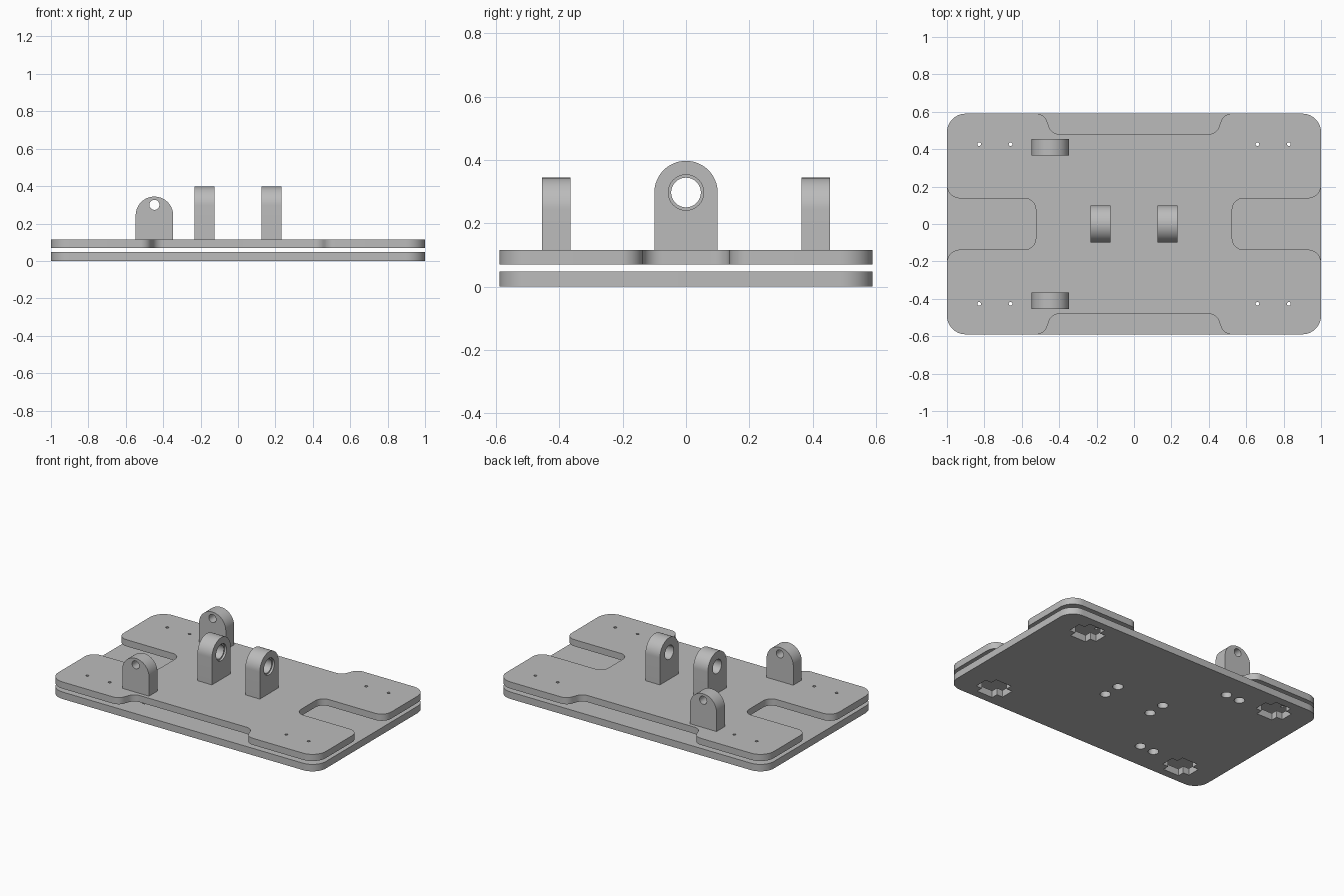
import bpy, bmesh, math
from mathutils import Vector, Matrix

cube = bpy.data.objects.get("Cube")
if cube:
    bpy.data.objects.remove(cube, do_unlink=True)

grey = bpy.data.materials.new("plain grey")
grey.use_nodes = True
GREY = (0.5, 0.5, 0.5, 1)
grey.diffuse_color = GREY
grey.node_tree.nodes["Principled BSDF"].inputs["Base Color"].default_value = GREY

# Axis frames: columns are the two profile directions and the extrusion direction
FRAMES = {
    "x": Matrix(((0, 0, 1), (1, 0, 0), (0, 1, 0))),
    "y": Matrix(((1, 0, 0), (0, 0, 1), (0, 1, 0))),
    "z": Matrix.Identity(3),
}


def rounded(points, steps=10):
    """Fillet each (x, y, radius) corner of a closed outline."""
    out = []
    for i, (x, y, r) in enumerate(points):
        p = Vector((x, y))
        if r == 0:
            out.append(p)
            continue
        a = (Vector(points[i - 1][:2]) - p).normalized()
        b = (Vector(points[(i + 1) % len(points)][:2]) - p).normalized()
        half = a.angle(b) / 2
        centre = p + (a + b).normalized() * (r / math.sin(half))
        start = p + a * (r / math.tan(half)) - centre
        sweep = math.pi - 2 * half
        if a.x * b.y - a.y * b.x > 0:
            sweep = -sweep
        for k in range(steps + 1):
            t = sweep * k / steps
            c, s = math.cos(t), math.sin(t)
            out.append(centre + Vector((c * start.x - s * start.y,
                                        s * start.x + c * start.y)))
    return out


def circle(cx, cy, r, n=32):
    return [Vector((cx + r * math.cos(math.tau * i / n),
                    cy + r * math.sin(math.tau * i / n))) for i in range(n)]


def prism(name, outlines, low, high, axis="z"):
    """Extrude one or more closed outlines between two positions on an axis."""
    bm = bmesh.new()
    frame = FRAMES[axis]
    for outline in outlines:
        rings = [[bm.verts.new(frame @ Vector((p.x, p.y, h))) for p in outline]
                 for h in (low, high)]
        bm.faces.new(rings[0])
        bm.faces.new(rings[1])
        n = len(outline)
        for i in range(n):
            j = (i + 1) % n
            bm.faces.new((rings[0][i], rings[0][j], rings[1][j], rings[1][i]))
    bmesh.ops.recalc_face_normals(bm, faces=bm.faces)
    mesh = bpy.data.meshes.new(name)
    bm.to_mesh(mesh)
    bm.free()
    mesh.materials.append(grey)
    obj = bpy.data.objects.new(name, mesh)
    bpy.context.collection.objects.link(obj)
    return obj


def select(obj):
    bpy.ops.object.select_all(action="DESELECT")
    obj.select_set(True)
    bpy.context.view_layer.objects.active = obj


def cut(obj, outlines, low, high, axis="z"):
    cutter = prism("cutter", outlines, low, high, axis)
    cutter.hide_render = True
    mod = obj.modifiers.new("cut", "BOOLEAN")
    mod.operation, mod.solver, mod.object = "DIFFERENCE", "EXACT", cutter
    select(obj)
    bpy.ops.object.modifier_apply(modifier=mod.name)
    bpy.data.objects.remove(cutter, do_unlink=True)


def smooth(obj):
    select(obj)
    bpy.ops.object.shade_smooth_by_angle(angle=math.radians(30))


def mirrored(quarter):
    """Complete an outline given in the +x +y quarter."""
    left = [(-x, y, r) for x, y, r in reversed(quarter)]
    upper = quarter + left
    return upper + [(x, -y, r) for x, y, r in reversed(upper)]


SIGNS = [(sx, sy) for sx in (-1, 1) for sy in (-1, 1)]
LUG_X, LUG_Y, PILLAR_X = -0.447, 0.41, 0.179
TOP = 0.115

# Base plate with corner windows and bolt holes
base = prism("base_plate", [rounded(mirrored([(1, 0.59, 0.1)]))], 0, 0.047)
window = rounded(mirrored([(0.105, 0.045, 0), (0.06, 0.045, 0), (0.06, 0.09, 0)]))
cut(base, [[p + Vector((sx * 0.745, sy * 0.445)) for p in window]
           for sx, sy in SIGNS], -0.02, 0.06)
bolts = [(sx * PILLAR_X, sy * 0.06) for sx, sy in SIGNS]
bolts += [(LUG_X + sx * 0.052, sy * LUG_Y) for sx, sy in SIGNS]
cut(base, [circle(x, y, 0.033, 24) for x, y in bolts], -0.02, 0.06)
smooth(base)

# Top plate with notched sides and small screw holes
quarter = [(0.525, 0.137, 0.06), (1, 0.137, 0.07), (1, 0.59, 0.1),
           (0.48, 0.59, 0.06), (0.44, 0.48, 0.06)]
deck = prism("top_plate", [rounded(mirrored(quarter))], 0.07, TOP)
cut(deck, [circle(sx * x, sy * 0.427, 0.01, 12)
           for sx, sy in SIGNS for x in (0.66, 0.828)], 0.05, 0.13)
smooth(deck)


def lug_outline(centre, top):
    return [rounded([(centre - 0.1, TOP, 0), (centre + 0.1, TOP, 0),
                     (centre + 0.1, top, 0.0998), (centre - 0.1, top, 0.0998)], 16)]


# Side lugs with a small eccentric pin hole
for side, name in ((-1, "front_lug"), (1, "back_lug")):
    y = side * LUG_Y
    lug = prism(name, lug_outline(LUG_X, 0.344), y - 0.045, y + 0.045, "y")
    cut(lug, [circle(LUG_X, 0.3, 0.027)], y - 0.1, y + 0.1, "y")
    smooth(lug)

# Centre bearing lugs with a stepped bore
for side, name in ((-1, "right_bearing_lug"), (1, "left_bearing_lug")):
    x = side * PILLAR_X
    lug = prism(name, lug_outline(0, 0.397), x - 0.054, x + 0.054, "x")
    cut(lug, [circle(0, 0.297, 0.047)], x - 0.1, x + 0.1, "x")
    cut(lug, [circle(0, 0.297, 0.056)], x + 0.04, x + 0.1, "x")
    smooth(lug)
